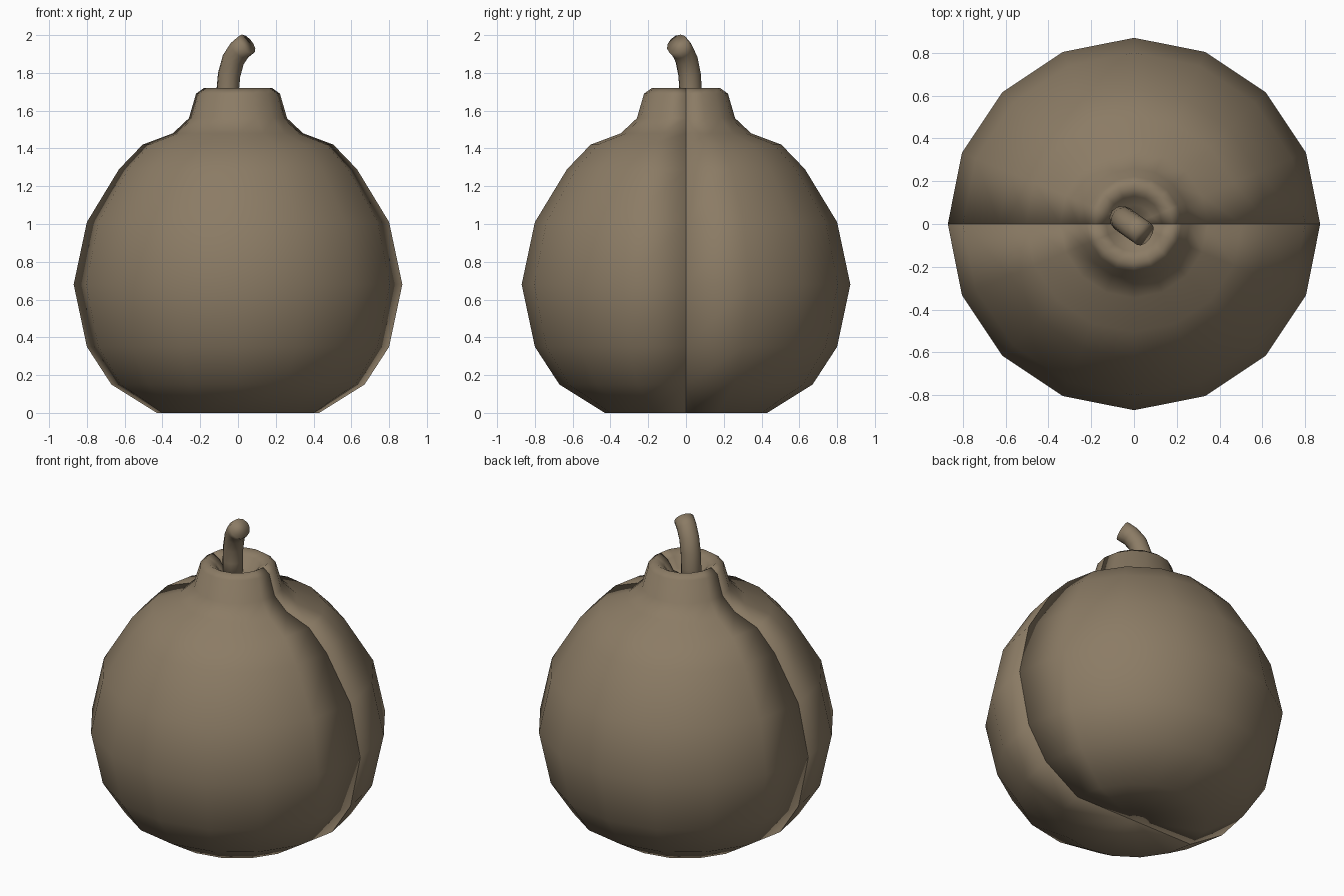
import bpy, bmesh, math
from mathutils import Vector

if "Cube" in bpy.data.objects:
    bpy.data.objects.remove(bpy.data.objects["Cube"])

brown = bpy.data.materials.new("grey_brown")
brown.diffuse_color = (0.26, 0.20, 0.13, 1)
brown.use_nodes = True
brown.node_tree.nodes["Principled BSDF"].inputs["Base Color"].default_value = brown.diffuse_color


def finish(name, bm):
    bmesh.ops.recalc_face_normals(bm, faces=bm.faces[:])
    for f in bm.faces:
        f.smooth = True
    mesh = bpy.data.meshes.new(name)
    bm.to_mesh(mesh)
    bm.free()
    mesh.materials.append(brown)
    obj = bpy.data.objects.new(name, mesh)
    bpy.context.collection.objects.link(obj)
    return obj


# Radius / height profile: base, round body, neck, lip and hollow
profile = [(0, 0), (0.43, 0), (0.67, 0.15), (0.80, 0.35), (0.87, 0.68),
           (0.80, 1.01), (0.63, 1.29), (0.505, 1.42), (0.345, 1.48),
           (0.26, 1.56), (0.222, 1.69), (0.18, 1.72), (0.13, 1.69),
           (0.09, 1.63), (0, 1.62)]


# Round body: two closed, smooth half shells meeting at y = 0
def half_body(name, angle):
    bm = bmesh.new()
    verts = [bm.verts.new((r, 0, z)) for r, z in profile]
    edges = [bm.edges.new(p) for p in zip(verts, verts[1:])]
    bmesh.ops.spin(bm, geom=verts + edges, cent=(0, 0, 0), axis=(0, 0, 1),
                   angle=math.pi, steps=8)
    bmesh.ops.remove_doubles(bm, verts=bm.verts[:], dist=0.0005)
    rim = [e for e in bm.edges if e.is_boundary]
    bmesh.ops.holes_fill(bm, edges=rim, sides=0)
    obj = finish(name, bm)
    obj.rotation_euler.z = angle
    return obj


half_body("body_back", 0)
half_body("body_front", math.pi)

# Fuse: round tube bending toward the front right
path = [Vector(p) for p in [(-0.055, 0.025, 1.58), (-0.055, 0.025, 1.70),
                            (-0.047, 0.019, 1.79), (-0.025, 0.003, 1.87),
                            (0.008, -0.02, 1.92), (0.048, -0.048, 1.953)]]
SIDES, RADIUS = 12, 0.06
side = Vector((0.6, 0.8, 0)).normalized()
bm = bmesh.new()
rings = []
for i, p in enumerate(path):
    t = (path[min(i + 1, len(path) - 1)] - path[max(i - 1, 0)]).normalized()
    u = (side - t * side.dot(t)).normalized()
    v = t.cross(u)
    rings.append([bm.verts.new(p + RADIUS * (u * math.cos(a) + v * math.sin(a)))
                  for a in (2 * math.pi * k / SIDES for k in range(SIDES))])
for a, b in zip(rings, rings[1:]):
    for k in range(SIDES):
        n = (k + 1) % SIDES
        bm.faces.new((a[k], a[n], b[n], b[k]))
bm.faces.new(rings[0])
bm.faces.new(rings[-1])
finish("fuse", bm)
